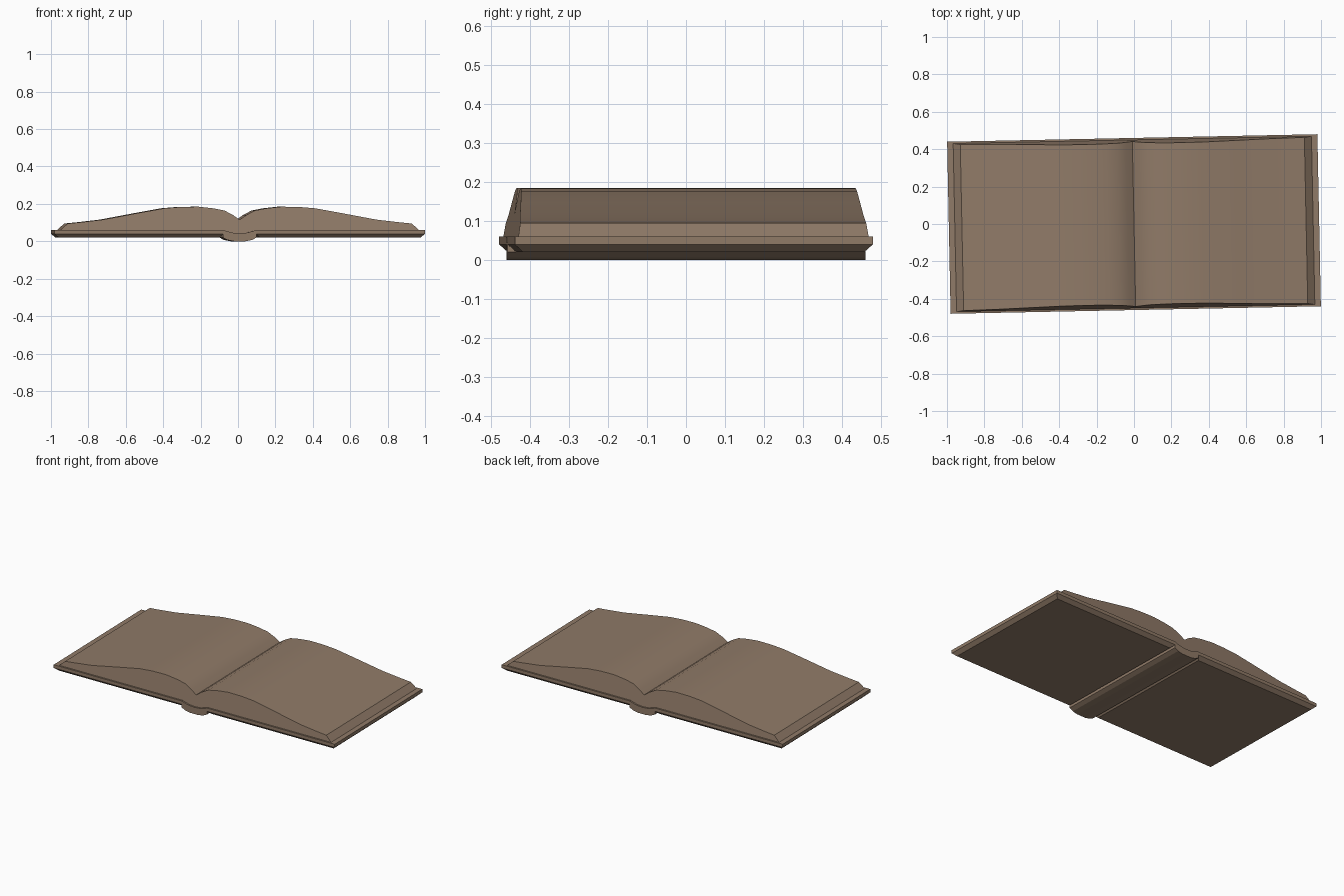
import bpy, bmesh, math
from mathutils import Matrix

if "Cube" in bpy.data.objects:
    bpy.data.objects.remove(bpy.data.objects["Cube"])

TURN = Matrix.Rotation(math.radians(1.16), 4, 'Z')   # book lies slightly turned

brown = bpy.data.materials.new("warm brown")
brown.diffuse_color = (0.28, 0.197, 0.138, 1)
brown.use_nodes = True
brown.node_tree.nodes["Principled BSDF"].inputs["Base Color"].default_value = brown.diffuse_color


def loft(name, loops):
    """Solid from matching vertex loops, capped at both ends."""
    bm = bmesh.new()
    rings = [[bm.verts.new(p) for p in loop] for loop in loops]
    for a, b in zip(rings, rings[1:]):
        for i in range(len(a)):
            j = (i + 1) % len(a)
            bm.faces.new((a[i], a[j], b[j], b[i]))
    bm.faces.new(rings[0])
    bm.faces.new(rings[-1])
    bmesh.ops.recalc_face_normals(bm, faces=bm.faces)
    bm.transform(TURN)
    me = bpy.data.meshes.new(name)
    bm.to_mesh(me)
    bm.free()
    me.materials.append(brown)
    ob = bpy.data.objects.new(name, me)
    bpy.context.collection.objects.link(ob)
    return ob


def mirrored(half):
    """Left-to-right profile from its right half, centre point first."""
    left = [(-x, z) for x, z in reversed(half) if x > 0]
    return left + half


# covers: boards with a bevel running round the underside
def rect(side, inset, z):
    x0, x1, y = 0.087 + inset, 0.99 - inset, 0.46 - inset
    return [(side * x, yy, z) for x, yy in ((x0, -y), (x1, -y), (x1, y), (x0, y))]

for side, name in ((-1, "left_cover"), (1, "right_cover")):
    loft(name, [rect(side, 0, 0.061), rect(side, 0, 0.04), rect(side, 0.022, 0.02)])

# spine: curved strip under the middle
outer = mirrored([(0, 0), (0.03, 0.0), (0.065, 0.007), (0.09, 0.02)])
inner = mirrored([(0, 0.043), (0.04, 0.046), (0.075, 0.056), (0.09, 0.061)])
spine = outer + inner[::-1]
loft("spine", [[(x, y, z) for x, z in spine] for y in (-0.46, 0.46)])

# page block: two swelling halves, ends leaning in with height
top = mirrored([(0, 0.115), (0.035, 0.14), (0.08, 0.164), (0.14, 0.176),
                (0.22, 0.185), (0.31, 0.184), (0.40, 0.177), (0.56, 0.148),
                (0.73, 0.116), (0.85, 0.102), (0.92, 0.095), (0.958, 0.061)])
base = mirrored([(0, 0.043), (0.04, 0.046), (0.075, 0.056), (0.09, 0.0605)])
pages = top + base[::-1]
ends = [[(x, s * (0.45 - 0.16 * max(0, z - 0.06)), z) for x, z in pages] for s in (-1, 1)]
block = loft("page_block", ends)

# smooth page surface, crisp edges
bpy.ops.object.select_all(action='DESELECT')
block.select_set(True)
bpy.context.view_layer.objects.active = block
bpy.ops.object.shade_smooth_by_angle(angle=math.radians(30))
